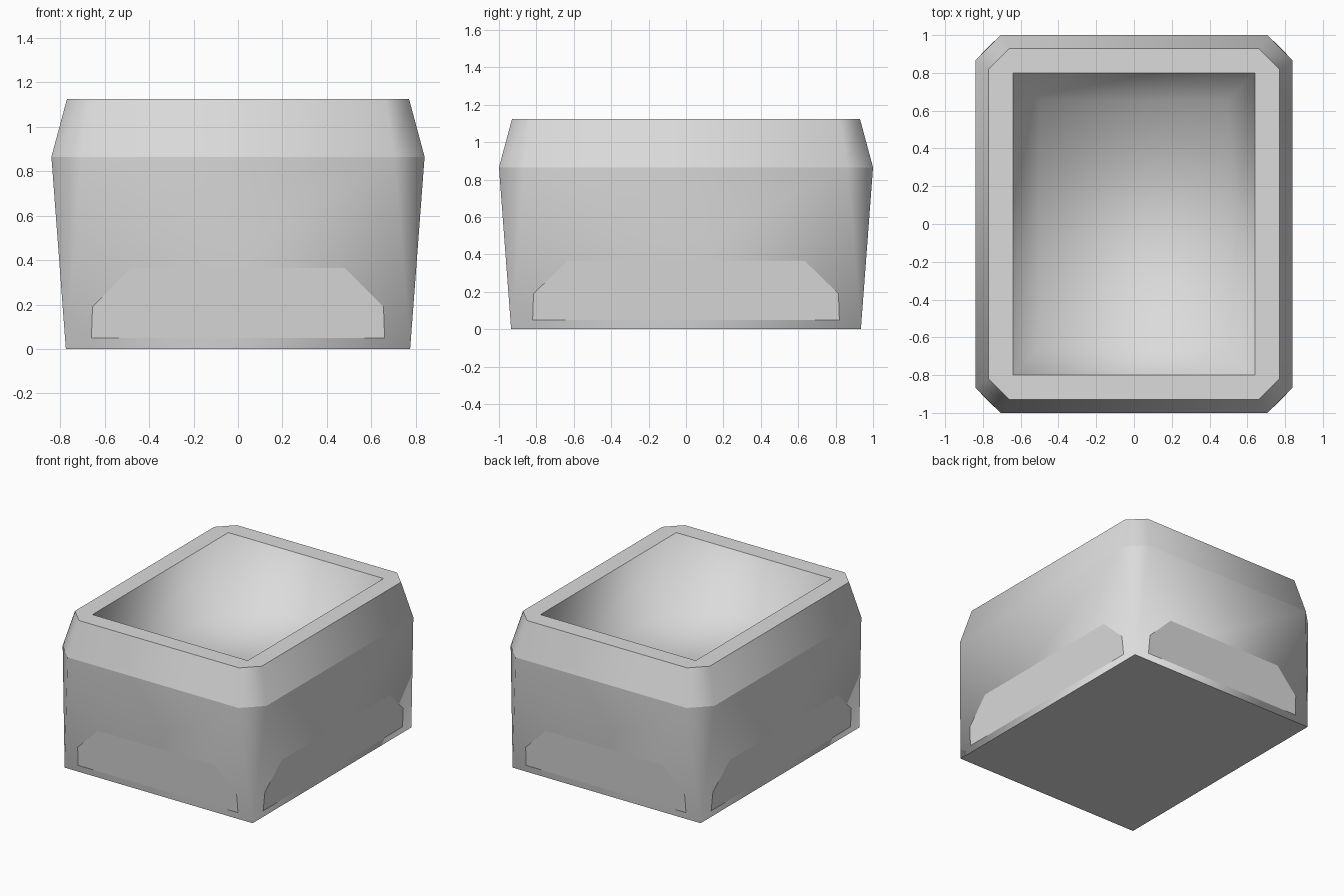
import bpy, bmesh

cube = bpy.data.objects.get("Cube")
if cube:
    bpy.data.objects.remove(cube, do_unlink=True)

GREY = (0.71, 0.71, 0.71, 1)
grey = bpy.data.materials.new("plain grey")
grey.use_nodes = True
grey.diffuse_color = GREY
grey.node_tree.nodes["Principled BSDF"].inputs["Base Color"].default_value = GREY

BASE_X, BASE_Y = 0.775, 0.935     # footprint
WIDE_X, WIDE_Y, WIDE_Z = 0.84, 1.0, 0.865   # widest level
TOP_Z = 1.125
FLOOR_Z = 0.72                    # bottom of the hollow


def finish(bm, name):
    mesh = bpy.data.meshes.new(name)
    bm.normal_update()
    bm.to_mesh(mesh)
    bm.free()
    mesh.materials.append(grey)
    obj = bpy.data.objects.new(name, mesh)
    bpy.context.collection.objects.link(obj)


def ring(bm, x, y, z, cut_x=0.0, cut_y=0.0):
    """Rectangle, or an octagon with cut corners, listed corner by corner."""
    corners = []
    for sx, sy in ((1, -1), (1, 1), (-1, 1), (-1, -1)):
        if cut_x:
            pair = [bm.verts.new((sx * (x - cut_x), sy * y, z)),
                    bm.verts.new((sx * x, sy * (y - cut_y), z))]
            corners.append(pair if sx * sy < 0 else pair[::-1])
        else:
            corners.append([bm.verts.new((sx * x, sy * y, z))])
    return corners


def bridge(bm, low, high):
    """Join two rings with a side face and a corner face per quarter."""
    for i in range(4):
        j = (i + 1) % 4
        bm.faces.new((low[i][-1], low[j][0], high[j][0], high[i][-1]))
        corner = list(dict.fromkeys(low[i] + high[i][::-1]))
        if len(corner) > 2:
            bm.faces.new(corner)


def sharpen(bm, corners):
    verts = [v for c in corners for v in c]
    for a, b in zip(verts, verts[1:] + verts[:1]):
        bm.edges.get((a, b)).smooth = False


# Planter body: tapered wall, sloped shoulder, flat rim and sloping hollow
bm = bmesh.new()
base = ring(bm, BASE_X, BASE_Y, 0)
wide = ring(bm, WIDE_X, WIDE_Y, WIDE_Z, 0.135, 0.135)
top = ring(bm, 0.77, 0.93, TOP_Z, 0.11, 0.11)
rim = ring(bm, 0.64, 0.80, TOP_Z)
floor = ring(bm, 0.50, 0.65, FLOOR_Z)
rings = (base, wide, top, rim, floor)
for low, high in zip(rings, rings[1:]):
    bridge(bm, low, high)
bm.faces.new([c[0] for c in floor])
bm.faces.new([c[0] for c in reversed(base)])
for face in bm.faces:
    face.smooth = True
for loop in (base, wide, top, rim):
    sharpen(bm, loop)
finish(bm, "planter_body")


# Flat trapezoid panels lying on the lower wall
def panel(name, half_outline, depth, flare, along_x, side):
    bm = bmesh.new()
    outline = half_outline + [(-u, z) for u, z in reversed(half_outline)]
    verts = []
    for u, z in outline:
        d = side * (depth + flare * z / WIDE_Z + 0.003)
        verts.append(bm.verts.new((u, d, z) if along_x else (d, u, z)))
    face = bm.faces.new(verts)
    face.normal_update()
    if face.normal[1 if along_x else 0] * side < 0:
        face.normal_flip()
    finish(bm, name)


end_outline = [(0.66, 0.05), (0.655, 0.19), (0.48, 0.365)]
side_outline = [(0.82, 0.05), (0.815, 0.19), (0.635, 0.365)]
for side, end_name, side_name in ((-1, "front", "right"), (1, "back", "left")):
    panel(end_name + "_panel", end_outline, BASE_Y, WIDE_Y - BASE_Y, True, side)
    panel(side_name + "_panel", side_outline, BASE_X, WIDE_X - BASE_X, False, side)
